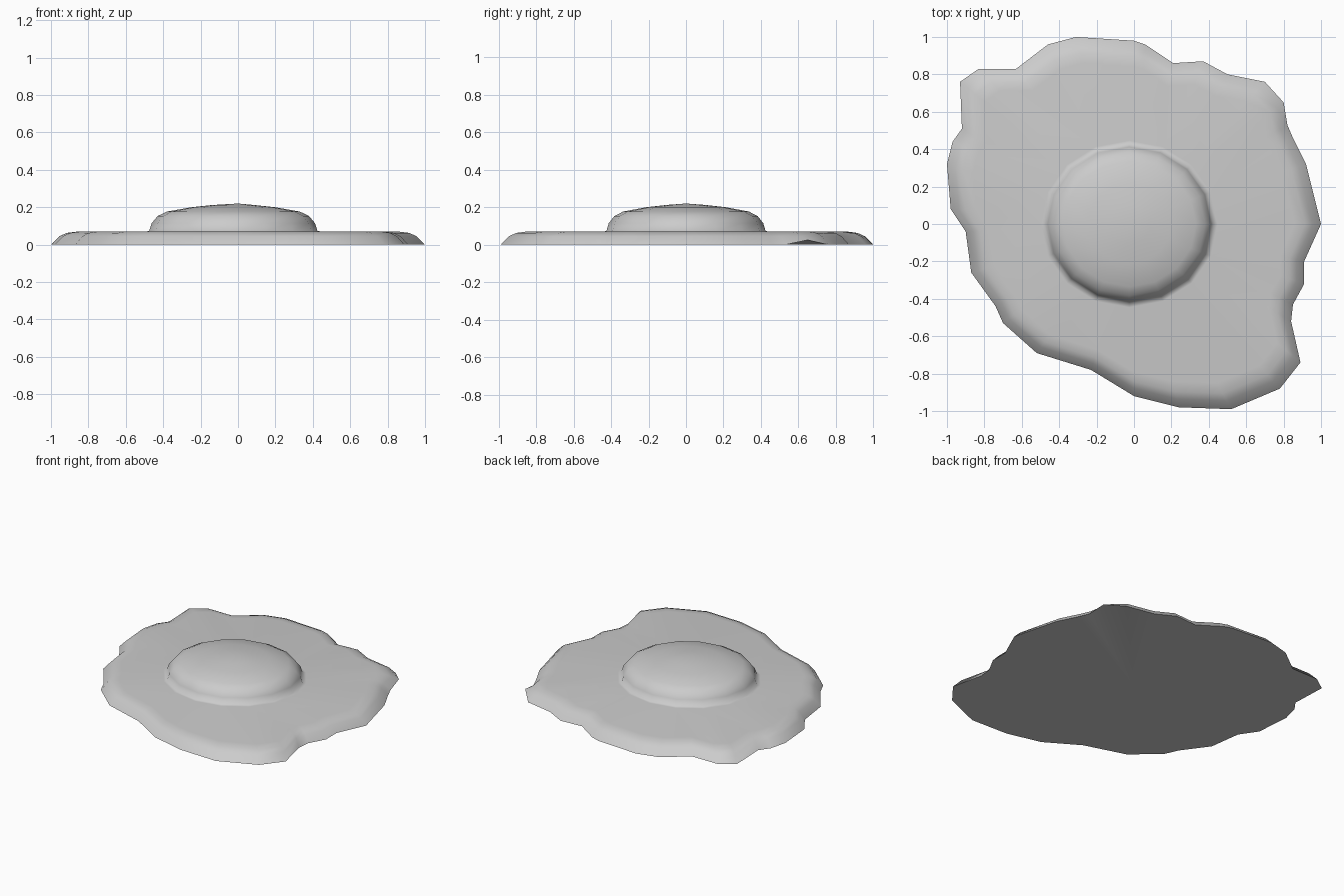
import bpy
import bmesh
import math

cube = bpy.data.objects.get("Cube")
if cube:
    bpy.data.objects.remove(cube, do_unlink=True)


def make_material(name, colour):
    mat = bpy.data.materials.new(name)
    mat.use_nodes = True
    mat.diffuse_color = colour
    mat.node_tree.nodes["Principled BSDF"].inputs["Base Color"].default_value = colour
    return mat


def add_loop(bm, points):
    """Add a closed ring of vertices and return it."""
    return [bm.verts.new(p) for p in points]


def join_loops(bm, outer, inner):
    """Skin between two closed rings with the same number of points."""
    count = len(outer)
    for i in range(count):
        j = (i + 1) % count
        bm.faces.new((outer[i], outer[j], inner[j], inner[i]))


def join_uneven(bm, outer, inner):
    """Skin between rings with different numbers of points, zipped by angle."""
    def angle(v):
        return math.atan2(v.co.y, v.co.x) % math.tau
    i = j = 0
    n, m = len(outer), len(inner)
    while i < n or j < m:
        next_outer = angle(outer[i + 1]) if i + 1 < n else math.tau
        next_inner = angle(inner[j + 1]) if j + 1 < m else math.tau
        a, b = outer[i % n], inner[j % m]
        if j == m or (i < n and next_outer <= next_inner):
            bm.faces.new((a, outer[(i + 1) % n], b))
            i += 1
        else:
            bm.faces.new((a, inner[(j + 1) % m], b))
            j += 1


def close_fan(bm, ring, centre, flip=False):
    """Close a ring with triangles meeting at one point."""
    tip = bm.verts.new(centre)
    for a, b in zip(ring, ring[1:] + ring[:1]):
        bm.faces.new((b, a, tip) if flip else (a, b, tip))


# Ragged outline of the flat base, counter-clockwise
outline = [
    (1, 0), (.92, .32), (.85, .46), (.82, .53), (.8, .65), (.7, .76),
    (.5, .8), (.37, .87), (.21, .86), (.06, .96), (0, .98), (-.31, 1),
    (-.46, .96), (-.63, .83), (-.83, .83), (-.93, .76), (-.92, .51),
    (-.97, .44), (-1, .32), (-.98, .08), (-.9, -.04), (-.87, -.26),
    (-.74, -.44), (-.7, -.53), (-.52, -.69), (-.23, -.78), (0, -.92),
    (.24, -.98), (.52, -.99), (.78, -.88), (.89, -.74), (.84, -.52),
    (.85, -.43), (.91, -.32), (.91, -.2),
]
lifted_corner = (.8, .65)

bm = bmesh.new()

# Underside and rounded rim of the base
rim = add_loop(bm, [(x, y, .025 if (x, y) == lifted_corner else 0)
                    for x, y in outline])
close_fan(bm, rim, (0, 0, 0), flip=True)
for scale, height in ((.955, .045), (.915, .063), (.86, .07)):
    ring = add_loop(bm, [(x * scale, y * scale, height) for x, y in outline])
    join_loops(bm, rim, ring)
    rim = ring

# Domed centre, starting with a narrow collar on the base
SIDES = 16
dome_profile = [(1.05, .07), (1, .073), (.97, .115), (.9, .153),
                (.79, .177), (.5, .2), (.25, .212)]
previous = None
for radius, height in dome_profile:
    ring = add_loop(bm, [
        (.45 * radius * math.cos(math.tau * k / SIDES) - .025,
         .425 * radius * math.sin(math.tau * k / SIDES), height)
        for k in range(SIDES)])
    if previous:
        join_loops(bm, previous, ring)
    else:
        join_uneven(bm, rim, ring)
    previous = ring
close_fan(bm, previous, (0, 0, .22))

bmesh.ops.recalc_face_normals(bm, faces=bm.faces)
mesh = bpy.data.meshes.new("domed_base")
bm.to_mesh(mesh)
bm.free()

body = bpy.data.objects.new("domed_base", mesh)
bpy.context.collection.objects.link(body)
mesh.materials.append(make_material("light grey", (.6, .6, .6, 1)))

# Smooth surface with a crisp lower edge
bpy.ops.object.select_all(action="DESELECT")
body.select_set(True)
bpy.context.view_layer.objects.active = body
bpy.ops.object.shade_smooth_by_angle(angle=math.radians(80))
